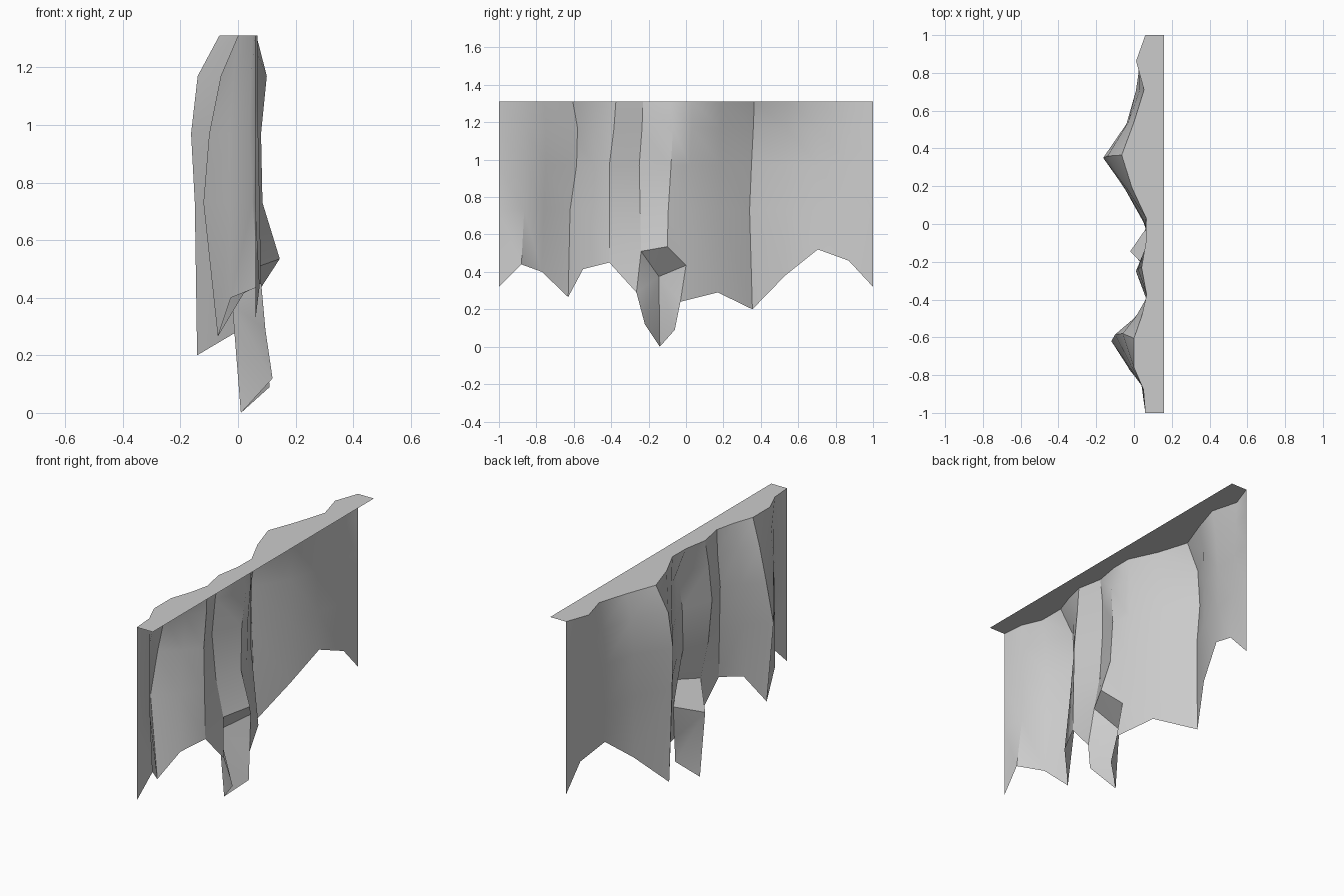
import bpy, bmesh, math

if "Cube" in bpy.data.objects:
    bpy.data.objects.remove(bpy.data.objects["Cube"])

TOP = 1.31
LEVELS = [TOP, 1.17, 0.97, 0.73]

# Rock columns: x at the four levels, then the lower end (x, z)
DEPTHS = [
    (.06, .06, .06, .06, .06, .32),
    (.05, .045, .04, .05, .075, .44),
    (.00, -.015, -.03, -.03, -.025, .40),
    (.00, -.06, -.10, -.12, -.07, .265),
    (.04, .01, .00, .00, .02, .415),
    (.067, .07, .07, .075, .08, .45),
    (.04, .02, .01, .03, .075, .51),
    (.064, .10, .08, .085, .145, .535),
    (.065, .06, .05, .05, .08, .435),
    (-.01, -.04, -.05, -.045, .01, .29),
    (-.065, -.14, -.163, -.15, -.142, .20),
    (.00, -.03, -.04, -.04, -.04, .38),
    (.053, .03, .01, .01, .02, .52),
    (.011, .02, .035, .045, .06, .46),
    (.06, .06, .06, .06, .06, .32),
]
# Sideways position of each column: top, upper middle, middle, lower middle, end
SIDES = [
    (-1, -1, -1, -1, -1),
    (-.875, -.86, -.855, -.865, -.88),
    (-.76, -.75, -.75, -.76, -.77),
    (-.605, -.58, -.585, -.62, -.63),
    (-.49, -.49, -.50, -.53, -.55),
    (-.375, -.385, -.41, -.41, -.41),
    (-.23, -.235, -.25, -.245, -.24),
    (-.09, -.07, -.08, -.095, -.10),
    (.03, .03, .02, .01, .00),
    (.19, .19, .19, .18, .17),
    (.365, .36, .35, .34, .355),
    (.54, .54, .53, .53, .53),
    (.71, .71, .705, .705, .705),
    (.863, .865, .87, .87, .87),
    (1, 1, 1, 1, 1),
]


def finish(bm, name):
    mesh = bpy.data.meshes.new(name)
    bm.to_mesh(mesh)
    bm.free()
    ob = bpy.data.objects.new(name, mesh)
    bpy.context.collection.objects.link(ob)
    bpy.ops.object.select_all(action='DESELECT')
    ob.select_set(True)
    bpy.context.view_layer.objects.active = ob
    bpy.ops.object.shade_smooth_by_angle(angle=math.radians(30))
    return ob


# Cliff wall: an open sheet lofted between the columns
bm = bmesh.new()
cols = []
for d, s in zip(DEPTHS, SIDES):
    zs = LEVELS + [d[5]]
    cols.append([bm.verts.new((d[i], s[i], zs[i])) for i in range(5)])
for a, b in zip(cols, cols[1:]):
    for i in range(4):
        bm.faces.new((a[i], a[i + 1], b[i + 1], b[i]))

# Hanging rock spur: ledge on top, two faces meeting in a ridge, ragged tip
left, back, right = cols[6][4], cols[7][4], cols[8][4]
ridge = bm.verts.new((-.02, -.145, .375))
tip = bm.verts.new((.01, -.14, 0))
left_side = bm.verts.new((.095, -.265, .29))
left_tip = bm.verts.new((.12, -.22, .12))
right_side = bm.verts.new((.095, -.03, .24))
right_tip = bm.verts.new((.11, -.06, .09))
for f in [(left, ridge, back), (back, ridge, right),
          (left, left_side, ridge), (left_side, left_tip, ridge), (left_tip, tip, ridge),
          (ridge, right_side, right), (ridge, right_tip, right_side), (ridge, tip, right_tip),
          (cols[5][4], left_side, left), (right, right_side, cols[9][4])]:
    bm.faces.new(f)
bmesh.ops.recalc_face_normals(bm, faces=bm.faces)
bm.faces.ensure_lookup_table()
if bm.faces[0].normal.x > 0:
    bmesh.ops.reverse_faces(bm, faces=bm.faces)
finish(bm, "cliff_wall")

# Flat ground strip along the top edge
bm = bmesh.new()
rows = [(bm.verts.new((d[0], s[0], TOP)), bm.verts.new((.16, s[0], TOP)))
        for d, s in zip(DEPTHS, SIDES)]
for a, b in zip(rows, rows[1:]):
    bm.faces.new((a[0], a[1], b[1], b[0]))
finish(bm, "cliff_top")
